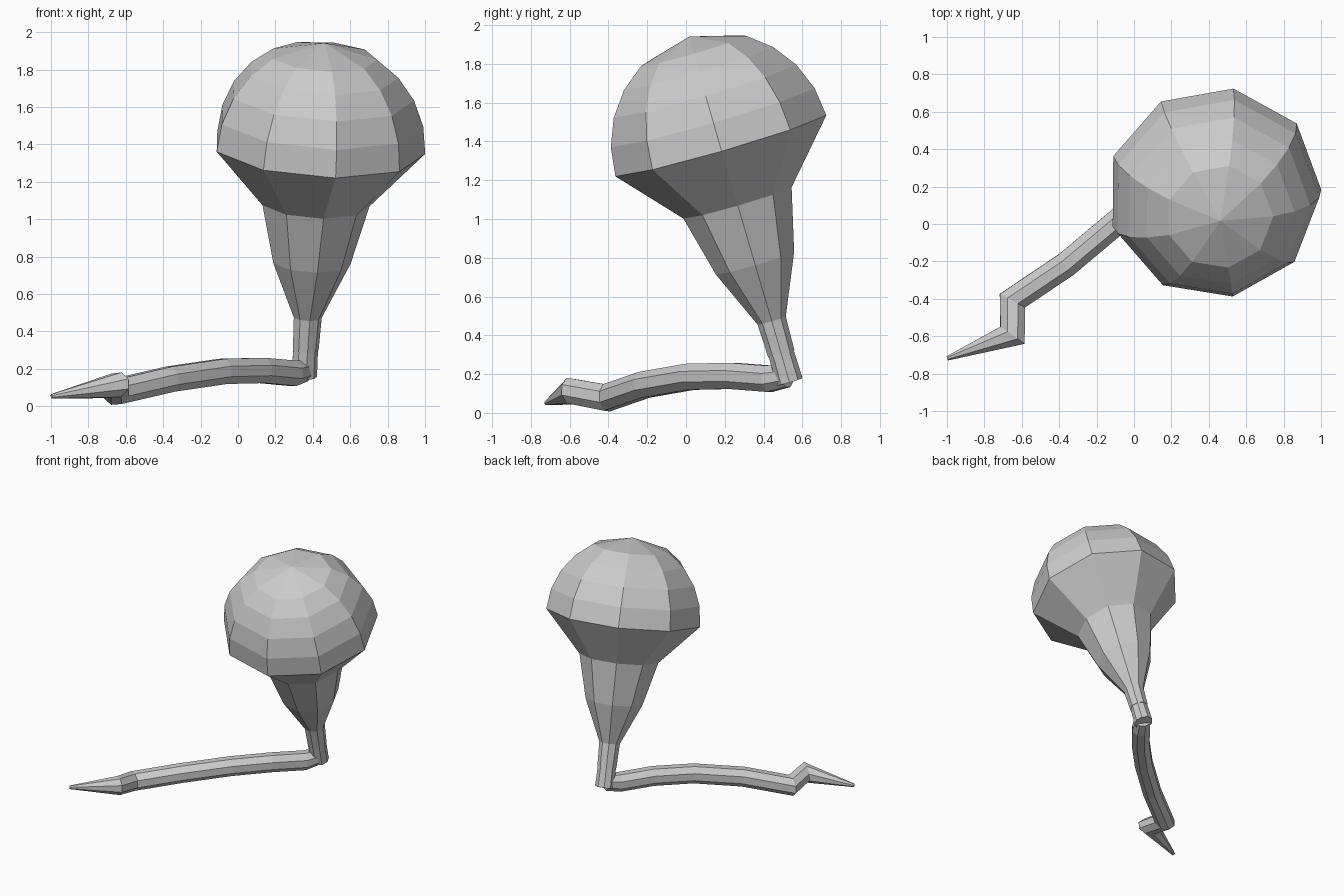
import bpy, bmesh
from math import sin, cos, pi, radians
from mathutils import Vector

if "Cube" in bpy.data.objects:
    bpy.data.objects.remove(bpy.data.objects["Cube"])

SIDES = 9


def loft(name, rings):
    """Skin a list of equal-length point rings; cap both ends."""
    bm = bmesh.new()
    loops = [[bm.verts.new(p) for p in ring] for ring in rings]
    for a, b in zip(loops, loops[1:]):
        n = len(a)
        for i in range(n):
            bm.faces.new((a[i], a[(i + 1) % n], b[(i + 1) % n], b[i]))
    bm.faces.new(loops[0])
    bm.faces.new(loops[-1])
    bmesh.ops.remove_doubles(bm, verts=bm.verts, dist=0.0005)
    bmesh.ops.recalc_face_normals(bm, faces=bm.faces)
    mesh = bpy.data.meshes.new(name)
    bm.to_mesh(mesh)
    bm.free()
    obj = bpy.data.objects.new(name, mesh)
    bpy.context.collection.objects.link(obj)
    return obj


# Tilted axis shared by the bulb and the neck, measured from the rim centre
CENTRE = Vector((0.427, 0.179, 1.383))
TILT = Vector((0, 0, 1)).rotation_difference(Vector((0.062, -0.29, 1)).normalized())


def turned(name, profile):
    """Lathe (radius, height) pairs around the tilted axis."""
    rings = [[CENTRE + TILT @ Vector((r * cos(2 * pi * i / SIDES), r * sin(2 * pi * i / SIDES), h))
              for i in range(SIDES)] for r, h in profile]
    return loft(name, rings)


def swept(name, path, sides=8):
    """Mitred tube along (x, y, z, radius) points."""
    pts = [Vector(p[:3]) for p in path]
    dirs = [(b - a).normalized() for a, b in zip(pts, pts[1:])]
    d = dirs[0]
    side = d.cross(Vector((0, 0, 1))).normalized()
    up = side.cross(d)
    unit = [side * cos(2 * pi * (i + 0.5) / sides) + up * sin(2 * pi * (i + 0.5) / sides)
            for i in range(sides)]
    rings = []
    for k, p in enumerate(pts):
        d_in = dirs[max(k - 1, 0)]
        d_out = dirs[min(k, len(dirs) - 1)]
        plane = (d_in + d_out).normalized()
        # slide the previous section along its segment onto the mitre plane
        unit = [u - d_in * (u.dot(plane) / d_in.dot(plane)) for u in unit]
        rings.append([p + u * path[k][3] for u in unit])
    return loft(name, rings)


# Domed bulb with tapering underside and upper neck
dome = [(0.575 * cos(radians(a)), 0.585 * sin(radians(a))) for a in (60, 45, 30, 15, 0)]
turned("bulb", [(0, 0.582)] + dome + [(0.295, -0.31), (0.213, -0.636), (0.077, -0.945), (0.071, -1.125)])

# Lower neck stub, ending in a flat cap at the elbow
turned("neck", [(0.067, -1.09), (0.071, -1.275)])

# Arched stem with a kinked end and a pointed tip
swept("stem", [
    (0.350, 0.520, 0.190, 0.062),
    (0.290, 0.430, 0.176, 0.073),
    (0.130, 0.235, 0.191, 0.073),
    (-0.080, 0.020, 0.186, 0.073),
    (-0.360, -0.215, 0.145, 0.073),
    (-0.650, -0.410, 0.078, 0.073),
    (-0.650, -0.595, 0.112, 0.070),
    (-0.997, -0.718, 0.052, 0.013),
])
